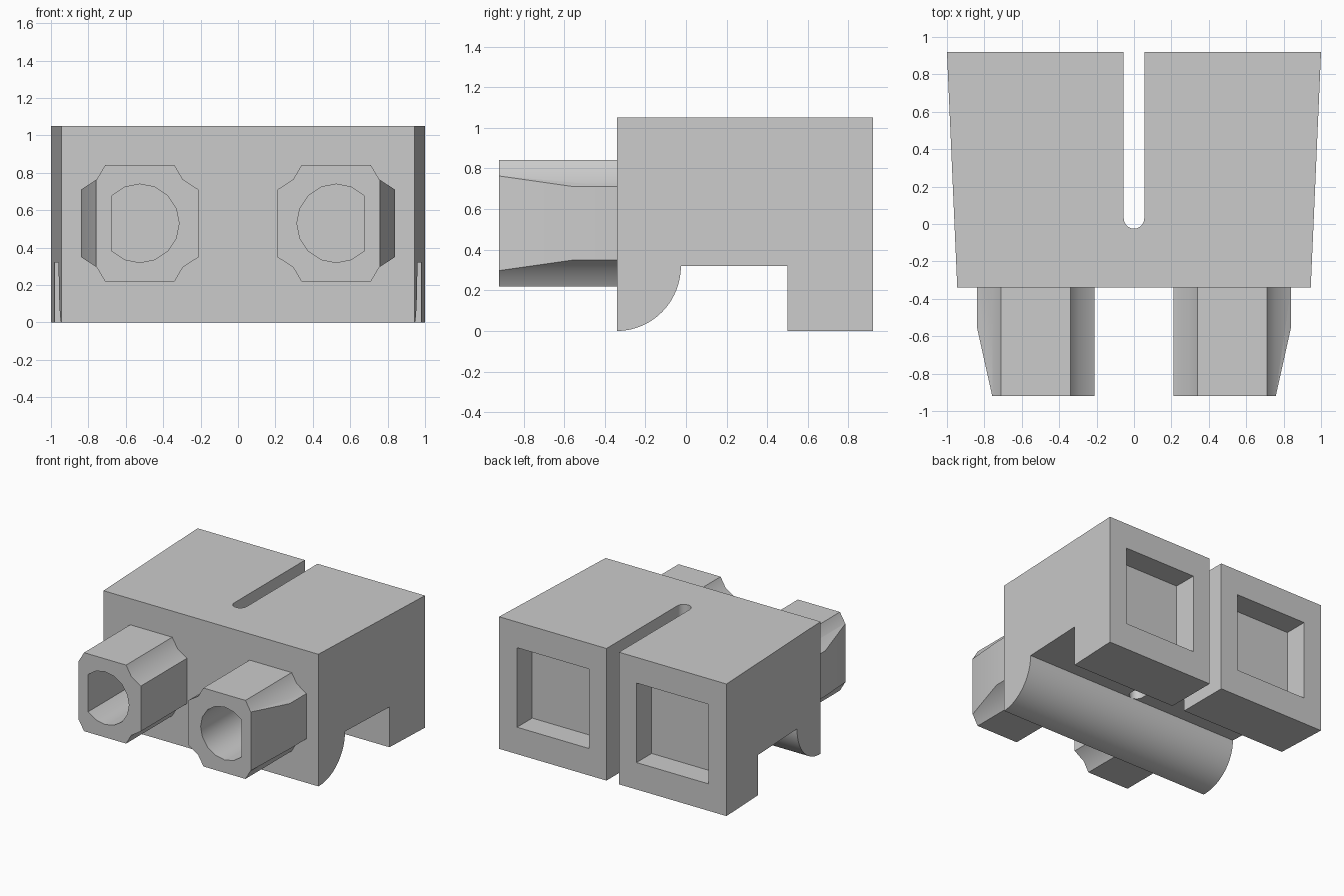
import bpy
import bmesh
from math import sin, cos, pi, radians

old = bpy.data.objects.get("Cube")
if old:
    bpy.data.objects.remove(old, do_unlink=True)

grey = bpy.data.materials.new("plain grey")
grey.use_nodes = True
grey.diffuse_color = (0.6, 0.6, 0.6, 1)
grey.node_tree.nodes["Principled BSDF"].inputs["Base Color"].default_value = (0.6, 0.6, 0.6, 1)

FRONT, BACK, TOP = -0.34, 0.92, 1.05      # limits of the housing
TIP = -0.92                               # front end of the plugs
CX, CZ = 0.525, 0.53                      # centre of a plug


def prism(name, outline, lo, hi, place, edit=None):
    """Extrude a 2D outline from lo to hi; place maps (u, v, w) to a 3D point."""
    bm = bmesh.new()
    rings = [[bm.verts.new(place(u, v, w)) for u, v in outline] for w in (lo, hi)]
    n = len(outline)
    bm.faces.new(rings[0])
    bm.faces.new(rings[1][::-1])
    for i in range(n):
        j = (i + 1) % n
        bm.faces.new((rings[0][i], rings[0][j], rings[1][j], rings[1][i]))
    if edit:
        edit(bm)
    bmesh.ops.recalc_face_normals(bm, faces=bm.faces[:])
    mesh = bpy.data.meshes.new(name)
    bm.to_mesh(mesh)
    bm.free()
    mesh.materials.append(grey)
    obj = bpy.data.objects.new(name, mesh)
    bpy.context.collection.objects.link(obj)
    return obj


def activate(obj):
    bpy.ops.object.select_all(action='DESELECT')
    obj.select_set(True)
    bpy.context.view_layer.objects.active = obj


def cut(obj, cutter):
    activate(obj)
    mod = obj.modifiers.new("cut", 'BOOLEAN')
    mod.operation = 'DIFFERENCE'
    mod.solver = 'EXACT'
    mod.object = cutter
    bpy.ops.object.modifier_apply(modifier=mod.name)


def along_x(u, v, w):
    return (w, u, v)


def along_z(u, v, w):
    return (u, v, w)


# Housing: side profile with a rounded front foot, narrowing to the front
def taper(bm):
    for v in bm.verts:
        v.co.x *= 1 - 0.055 * (BACK - v.co.y) / (BACK - FRONT)


foot = [(FRONT + 0.315 * sin(a), 0.32 - 0.32 * cos(a))
        for a in (pi / 2 * i / 20 for i in range(21))]
profile = foot + [(0.5, 0.32), (0.5, 0), (BACK, 0), (BACK, TOP), (FRONT, TOP)]
housing = prism("housing", profile, -1, 1, along_x, taper)

# Round-ended slot between the two halves
arc = [(0.055 * cos(a), 0.03 - 0.055 * sin(a)) for a in (pi * i / 12 for i in range(13))]
slot = prism("slot_cutter", arc + [(-0.055, 1.2), (0.055, 1.2)], -0.2, 1.3, along_z)
cut(housing, slot)
cutters = [slot]

# Plug section: a square with hollowed corners
corner = [(0.315, 0.18), (0.23, 0.235), (0.185, 0.312)]
section = (corner + [(-u, v) for u, v in corner[::-1]]
           + [(-u, -v) for u, v in corner] + [(u, -v) for u, v in corner[::-1]])
# Bore section: round with a flat on the outer side
bore_section = [(0.21 * cos(a), 0.21 * sin(a))
                for a in (pi / 8 * i for i in range(2, 15))]
square = [(0.316, 0.316), (-0.316, 0.316), (-0.316, -0.316), (0.316, -0.316)]

for side, label in ((1, "left"), (-1, "right")):
    def along_y(u, v, w):
        return (side * (CX + u), w, CZ + v)

    # Sloping lead-in on the outer face of the plug
    def lead_in(bm):
        bmesh.ops.bisect_plane(
            bm, geom=bm.verts[:] + bm.edges[:] + bm.faces[:],
            plane_co=(side * 0.84, -0.55, 0), plane_no=(side * 0.37, -0.082, 0),
            clear_outer=True)
        bmesh.ops.holes_fill(bm, edges=[e for e in bm.edges if e.is_boundary], sides=0)

    plug = prism(label + "_plug", section, TIP, FRONT, along_y, lead_in)
    bore = prism(label + "_bore_cutter", bore_section, -1.1, -0.08, along_y)
    pocket = prism(label + "_pocket_cutter", square, 0.73, 1.1, along_y)
    cut(plug, bore)
    cut(housing, bore)
    cut(housing, pocket)
    cutters += [bore, pocket]
    activate(plug)
    bpy.ops.object.shade_smooth_by_angle(angle=radians(29))

activate(housing)
bpy.ops.object.shade_smooth_by_angle(angle=radians(29))

for c in cutters:
    bpy.data.objects.remove(c, do_unlink=True)
